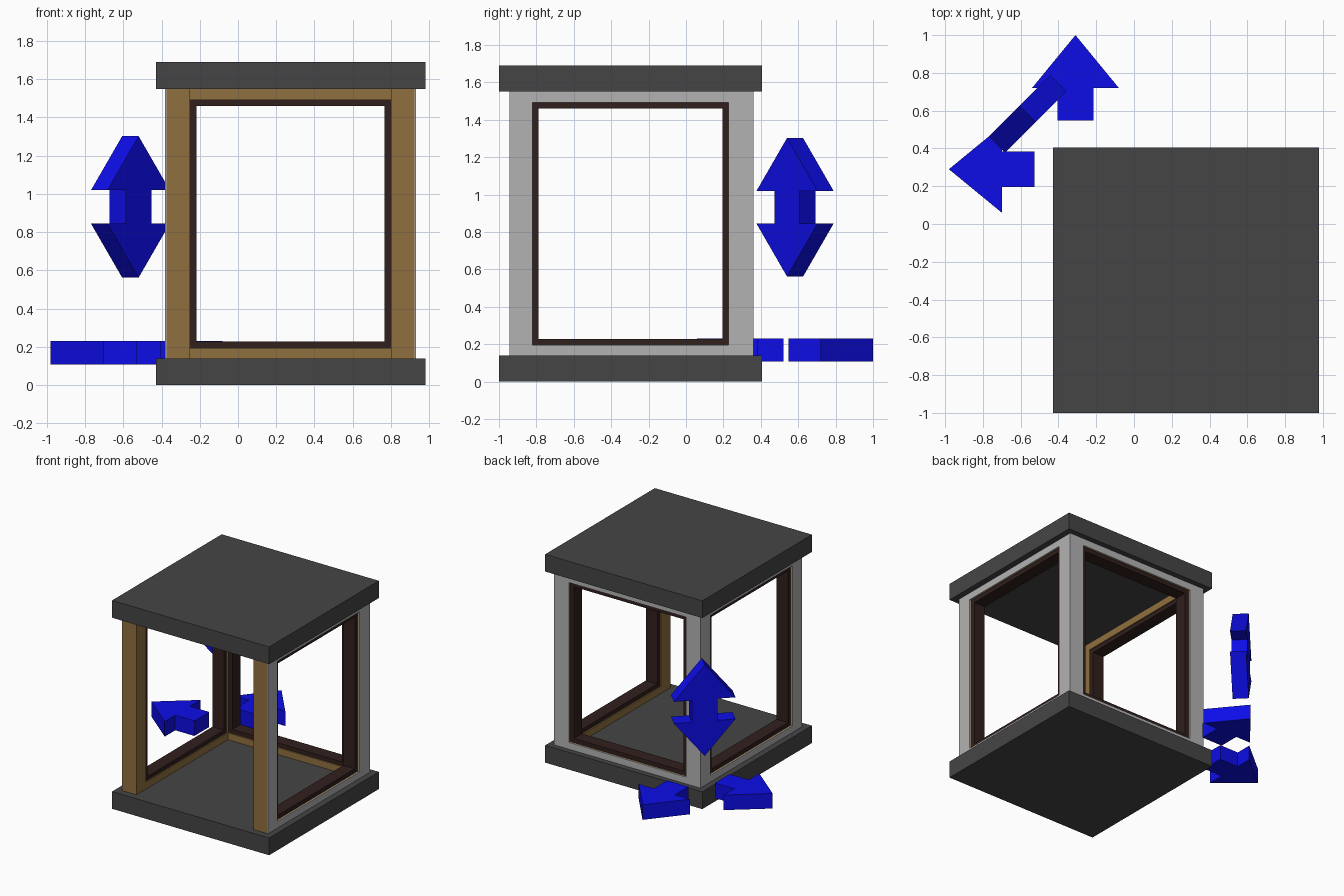
import bpy
import math
from mathutils import Matrix, Vector

if "Cube" in bpy.data.objects:
    bpy.data.objects.remove(bpy.data.objects["Cube"])


def material(name, rgb):
    m = bpy.data.materials.new(name)
    m.diffuse_color = (*rgb, 1)
    m.use_nodes = True
    m.node_tree.nodes["Principled BSDF"].inputs["Base Color"].default_value = m.diffuse_color
    return m


DARK = material("dark_grey", (0.06, 0.06, 0.06))
GREY = material("light_grey", (0.45, 0.45, 0.45))
WOOD = material("wood", (0.28, 0.16, 0.05))
TRIM = material("dark_trim", (0.03, 0.014, 0.012))
BLUE = material("blue", (0.004, 0.004, 0.8))


def make(name, verts, faces, mat):
    me = bpy.data.meshes.new(name)
    me.from_pydata(verts, [], faces)
    me.materials.append(mat)
    ob = bpy.data.objects.new(name, me)
    bpy.context.collection.objects.link(ob)
    return ob


def prism(name, pts, depth, mat, mtx):
    """Extrude a 2D outline symmetrically about its plane."""
    n = len(pts)
    v = [mtx @ Vector((a, b, s * depth / 2)) for s in (-1, 1) for a, b in pts]
    f = [list(range(n))[::-1], list(range(n, 2 * n))]
    f += [[i, (i + 1) % n, n + (i + 1) % n, n + i] for i in range(n)]
    return make(name, v, f, mat)


def box(name, x, y, z, mat):
    pts = [(x[0], y[0]), (x[1], y[0]), (x[1], y[1]), (x[0], y[1])]
    return prism(name, pts, z[1] - z[0], mat, Matrix.Translation((0, 0, sum(z) / 2)))


def ring(name, outer, inner, d, axis, mat):
    """Rectangular frame; outer/inner = (u0, u1, z0, z1), d = depth range along axis."""
    v = []
    for depth in d:
        for u0, u1, z0, z1 in (outer, inner):
            for u, z in ((u0, z0), (u1, z0), (u1, z1), (u0, z1)):
                v.append((depth, u, z) if axis == "x" else (u, -depth, z))
    f = []
    for i in range(4):
        j = (i + 1) % 4
        f += [[i, 4 + i, 4 + j, j], [8 + i, 8 + j, 12 + j, 12 + i],
              [i, j, 8 + j, 8 + i], [4 + i, 12 + i, 12 + j, 4 + j]]
    return make(name, v, f, mat)


# Base and roof slabs
Z0, Z1 = 0.14, 1.55
box("base_slab", (-0.43, 0.98), (-1.0, 0.405), (0, Z0), DARK)
box("roof_slab", (-0.43, 0.98), (-1.0, 0.405), (Z1, 1.69), DARK)

# Timber corner posts
X0, X1, Y0, Y1 = -0.373, 0.923, -0.945, 0.352
XI, YI = (-0.25, 0.80), (-0.822, 0.227)
ZI = (0.195, 1.492)
for xn, x in (("left", (X0, XI[0])), ("right", (XI[1], X1))):
    for yn, y in (("front", (Y0, YI[0])), ("back", (YI[1], Y1))):
        box(f"{yn}_{xn}_post", x, y, (Z0, Z1), WOOD)

# Timber rails on the left, right and back sides (front stays open)
for zn, z in (("lower", (Z0, ZI[0])), ("upper", (ZI[1], Z1))):
    box(f"left_{zn}_rail", (X0, XI[0]), YI, z, WOOD)
    box(f"right_{zn}_rail", (XI[1], X1), YI, z, WOOD)
    box(f"back_{zn}_rail", XI, (YI[1], Y1), z, WOOD)

# Grey outer cladding and recessed dark window frames
C, R, W = 0.008, 0.01, 0.033
side_open, back_open = (*YI, *ZI), (*XI, *ZI)


def shrink(r):
    return (r[0] + W, r[1] - W, r[2] + W, r[3] - W)


side_outer = (Y0, Y1 + C, Z0, Z1)
ring("left_cladding", side_outer, side_open, (X0 - C, X0), "x", GREY)
ring("right_cladding", side_outer, side_open, (X1, X1 + C), "x", GREY)
ring("back_cladding", (X0, X1, Z0, Z1), back_open, (-Y1 - C, -Y1), "y", GREY)
ring("left_window_frame", side_open, shrink(side_open), (X0 + R, XI[0] - R), "x", TRIM)
ring("right_window_frame", side_open, shrink(side_open), (XI[1] + R, X1 - R), "x", TRIM)
ring("back_window_frame", back_open, shrink(back_open), (-Y1 + R, -YI[1] - R), "y", TRIM)

# Flat direction arrows behind the back left corner
HEAD, SHAFT, T = 0.23, 0.095, 0.122
half = [(SHAFT, 0), (SHAFT, 0.172), (HEAD, 0.172)]
arrow = half + [(0, 0.452)] + [(-a, b) for a, b in reversed(half)]
prism("back_arrow", arrow, T, BLUE, Matrix.Translation((-0.31, 0.548, 0.169)))
prism("left_arrow", arrow, T, BLUE,
      Matrix.Translation((-0.528, 0.29, 0.169)) @ Matrix.Rotation(math.pi / 2, 4, "Z"))

# Upright double-headed arrow set on the diagonal
quarter = [(SHAFT, 0.088), (HEAD, 0.088)]
top = quarter + [(0, 0.37)] + [(-a, b) for a, b in reversed(quarter)]
double = top + [(-a, -b) for a, b in top]
prism("up_down_arrow", double, T, BLUE,
      Matrix.Translation((-0.563, 0.583, 0.932))
      @ Matrix.Rotation(math.pi / 4, 4, "Z") @ Matrix.Rotation(math.pi / 2, 4, "X"))
